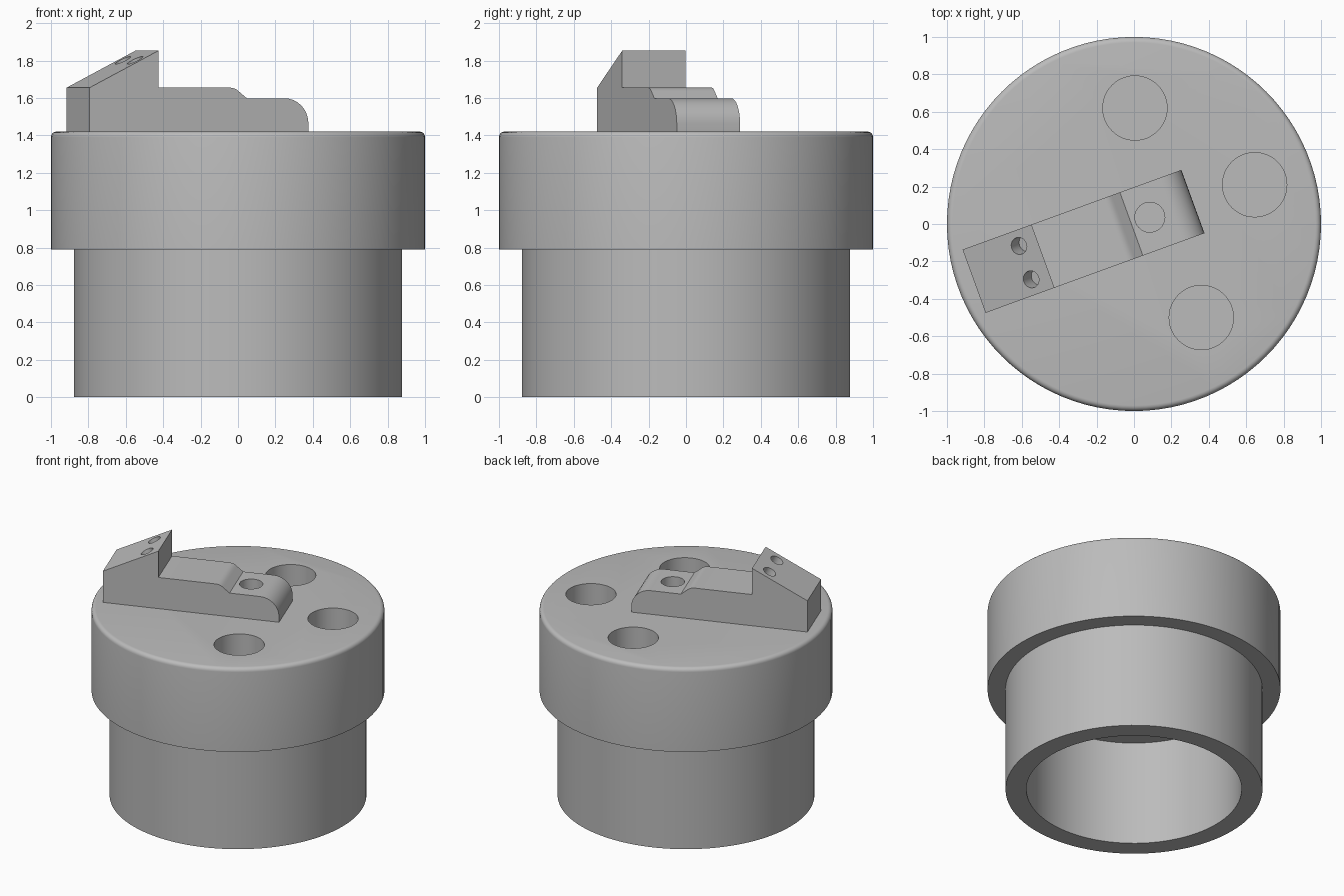
import bpy, bmesh, math
from mathutils import Vector, Matrix

cube = bpy.data.objects.get("Cube")
if cube:
    bpy.data.objects.remove(cube, do_unlink=True)

metal = bpy.data.materials.new("grey_metal")
metal.use_nodes = True
GREY = (0.5, 0.5, 0.5, 1)
metal.diffuse_color = GREY
metal.node_tree.nodes["Principled BSDF"].inputs["Base Color"].default_value = GREY

TOP = 1.42


def finish(bm, name):
    bmesh.ops.recalc_face_normals(bm, faces=bm.faces)
    mesh = bpy.data.meshes.new(name)
    bm.to_mesh(mesh)
    bm.free()
    mesh.materials.append(metal)
    obj = bpy.data.objects.new(name, mesh)
    bpy.context.collection.objects.link(obj)
    return obj


def arc(cx, cz, r, start, end, steps):
    """Points along an arc, angles in degrees."""
    angles = [math.radians(start + (end - start) * i / steps) for i in range(steps + 1)]
    return [(cx + r * math.cos(a), cz + r * math.sin(a)) for a in angles]


def lathe(name, profile, steps=96):
    """Spin an open profile round z and cap both ends."""
    bm = bmesh.new()
    verts = [bm.verts.new((r, 0, z)) for r, z in profile]
    edges = [bm.edges.new(pair) for pair in zip(verts, verts[1:])]
    bmesh.ops.spin(bm, geom=verts + edges, cent=(0, 0, 0), axis=(0, 0, 1),
                   angle=math.tau, steps=steps, use_duplicate=False)
    bmesh.ops.remove_doubles(bm, verts=bm.verts, dist=1e-4)
    bmesh.ops.holes_fill(bm, edges=[e for e in bm.edges if e.is_boundary], sides=0)
    return finish(bm, name)


def extrude_profile(name, profile, width):
    """Extrude a closed side profile across y, centred."""
    bm = bmesh.new()
    face = bm.faces.new([bm.verts.new((x, -width / 2, z)) for x, z in profile])
    new = bmesh.ops.extrude_face_region(bm, geom=[face])["geom"]
    bmesh.ops.translate(bm, vec=(0, width, 0),
                        verts=[v for v in new if isinstance(v, bmesh.types.BMVert)])
    return finish(bm, name)


def drill(obj, centre, radius, depth, tilt=0.0, sides=32):
    """Cut a blind round hole whose mouth is at centre (object space)."""
    bm = bmesh.new()
    over = 0.1
    bmesh.ops.create_cone(bm, cap_ends=True, segments=sides, radius1=radius,
                          radius2=radius, depth=depth + over,
                          matrix=Matrix.Translation((0, 0, (over - depth) / 2)))
    bm.transform(Matrix.Translation(centre) @ Matrix.Rotation(tilt, 4, "Y"))
    cutter = finish(bm, "hole_cutter")
    cutter.hide_render = True
    cut = obj.modifiers.new("hole", "BOOLEAN")
    cut.operation = "DIFFERENCE"
    cut.solver = "EXACT"
    cut.object = cutter
    bpy.context.view_layer.objects.active = obj
    bpy.ops.object.modifier_apply(modifier=cut.name)
    bpy.data.objects.remove(cutter, do_unlink=True)


def smooth(obj):
    bpy.ops.object.select_all(action="DESELECT")
    obj.select_set(True)
    bpy.context.view_layer.objects.active = obj
    bpy.ops.object.shade_smooth_by_angle(angle=math.radians(25))


# Stepped round body, hollow underneath, with a rounded top rim
body = lathe("round_body",
             [(0.735, 0.79), (0.735, 0), (0.877, 0), (0.877, 0.79), (1, 0.79)]
             + arc(0.97, TOP - 0.03, 0.03, 0, 90, 5))
for x, y in [(0.005, 0.62), (0.645, 0.21), (0.36, -0.5)]:
    drill(body, (x, y, TOP), 0.172, 0.4, sides=48)
smooth(body)

# Bracket: sloped head, flat middle, chamfered step and rounded toe
LENGTH, WIDTH, MID, HIGH, HEAD = 1.245, 0.36, 1.655, 1.853, 0.392
profile = ([(0, TOP), (0, MID), (HEAD, HIGH), (HEAD, MID)]
           + arc(0.80, MID - 0.07, 0.07, 90, 45, 4)
           + [(0.895, 1.598)]
           + arc(LENGTH - 0.135, 1.463, 0.135, 90, 0, 8)
           + [(LENGTH, TOP)])
bracket = extrude_profile("bracket", profile, WIDTH)

# Screw holes square to the sloped head, and the plain hole in the toe
slope = math.atan2(HIGH - MID, HEAD)
for y in (-0.095, 0.095):
    drill(bracket, (0.29, y, MID + 0.29 * math.tan(slope)), 0.046, 0.1, -slope)
drill(bracket, (1.0, 0, 1.598), 0.08, 0.17)
smooth(bracket)

# Turn the bracket into place on the body
turn = Matrix.Rotation(math.radians(20), 4, "Z")
bracket.matrix_world = (Matrix.Translation((-0.27, -0.093, 0)) @ turn
                        @ Matrix.Translation((-LENGTH / 2, 0, 0)))
